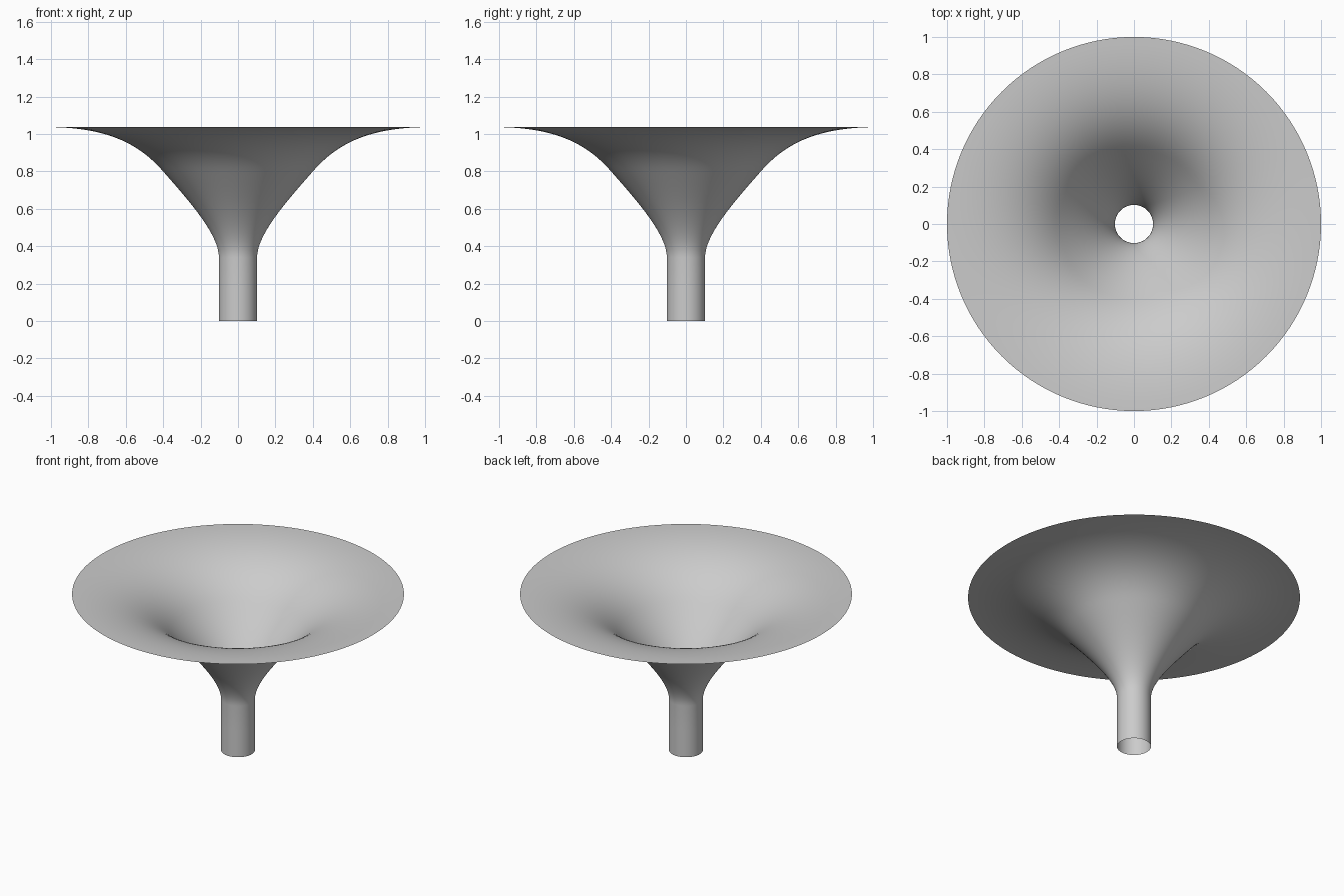
import bpy
import bmesh
import math
from mathutils import Vector, Matrix
from mathutils.geometry import interpolate_bezier

cube = bpy.data.objects.get("Cube")
if cube:
    bpy.data.objects.remove(cube, do_unlink=True)

# Plain grey material
grey = bpy.data.materials.new("grey")
grey.use_nodes = True
colour = (0.6, 0.6, 0.6, 1)
grey.diffuse_color = colour
grey.node_tree.nodes["Principled BSDF"].inputs["Base Color"].default_value = colour


def arc(*points, steps=20):
    return interpolate_bezier(*[Vector((r, 0, z)) for r, z in points], steps)


# Profile: straight stem, then a flare that levels out at the rim
stem = [Vector((0.102, 0, 0)), Vector((0.102, 0, 0.17))]
lower = arc((0.102, 0.34), (0.102, 0.46), (0.25, 0.63), (0.40, 0.80))
upper = arc((0.40, 0.80), (0.53, 0.95), (0.70, 1.033), (1.0, 1.037))
profile = stem + lower + upper[1:]

# Spin the profile into an open, single-walled funnel
bm = bmesh.new()
verts = [bm.verts.new(p) for p in profile]
edges = [bm.edges.new(pair) for pair in zip(verts, verts[1:])]
bmesh.ops.spin(bm, geom=verts + edges, cent=(0, 0, 0), axis=(0, 0, 1),
               angle=math.tau, steps=128, use_merge=True)
bmesh.ops.remove_doubles(bm, verts=bm.verts, dist=0.0001)
bmesh.ops.recalc_face_normals(bm, faces=bm.faces)
# The open bowl faces up
if sum(f.normal.z * f.calc_area() for f in bm.faces) < 0:
    bmesh.ops.reverse_faces(bm, faces=bm.faces)
for face in bm.faces:
    face.smooth = True

mesh = bpy.data.meshes.new("funnel")
bm.to_mesh(mesh)
bm.free()
mesh.materials.append(grey)
bpy.context.collection.objects.link(bpy.data.objects.new("funnel", mesh))
